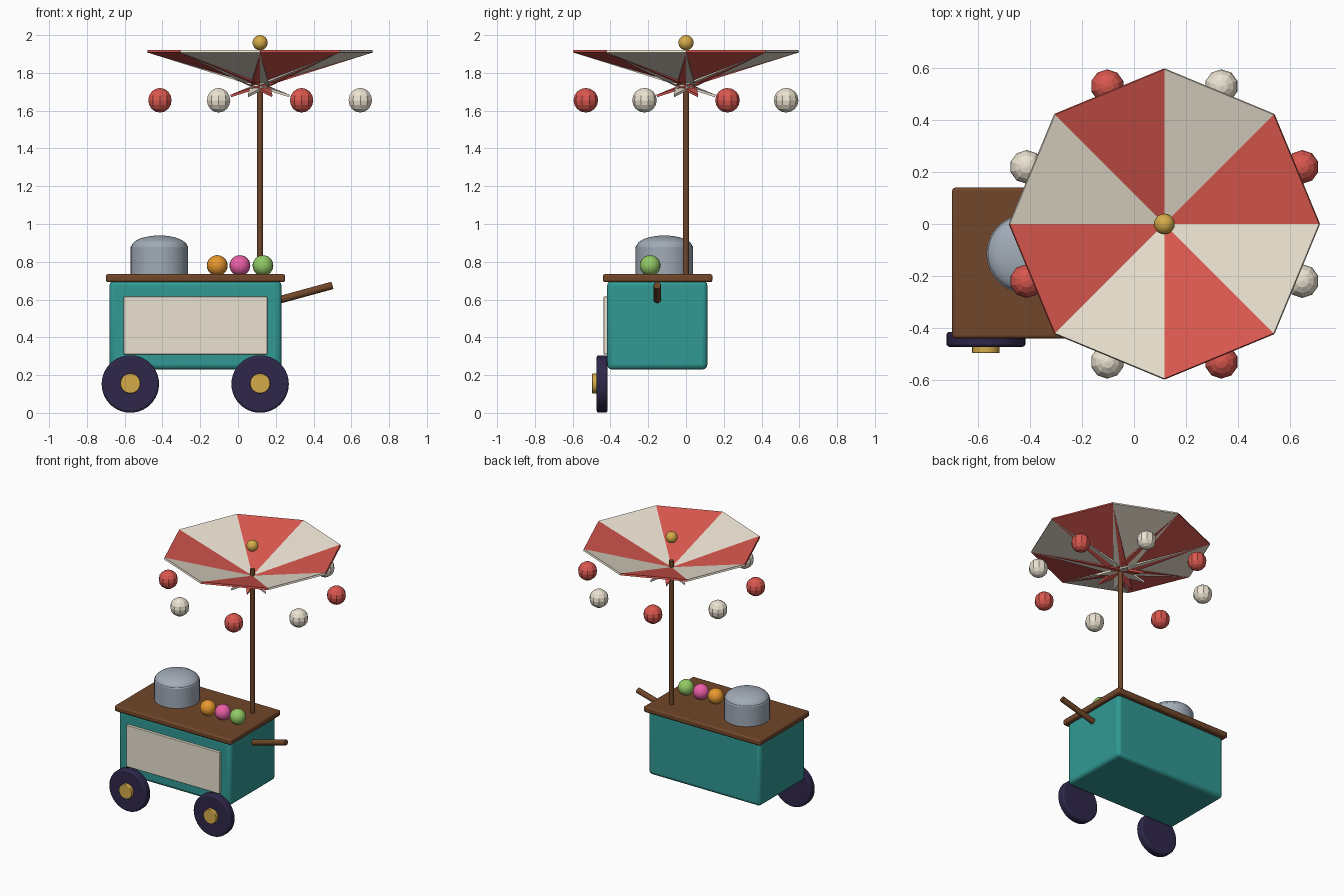
import bpy, bmesh, math
from mathutils import Vector

if "Cube" in bpy.data.objects:
    bpy.data.objects.remove(bpy.data.objects["Cube"])


def material(name, rgb):
    m = bpy.data.materials.new(name)
    m.diffuse_color = [(c / 255) ** 2.2 for c in rgb] + [1]
    m.use_nodes = True
    m.node_tree.nodes["Principled BSDF"].inputs["Base Color"].default_value = m.diffuse_color
    return m


TEAL = material("teal", (52, 152, 147))
WOOD = material("wood", (112, 72, 46))
CREAM = material("cream", (235, 226, 208))
RED = material("red", (216, 88, 80))
NAVY = material("navy", (50, 43, 75))
GOLD = material("gold", (212, 170, 75))
STEEL = material("steel", (160, 170, 182))
ORANGE = material("orange", (230, 150, 50))
PINK = material("pink", (235, 95, 165))
GREEN = material("green", (145, 200, 100))


def finish(name, mat, bevel=0, smooth=True):
    o = bpy.context.object
    o.name = name
    o.data.materials.append(mat)
    if bevel:
        b = o.modifiers.new("bevel", 'BEVEL')
        b.width, b.segments, b.limit_method = bevel, 3, 'ANGLE'
    if smooth:
        bpy.ops.object.shade_smooth_by_angle(angle=math.radians(35))
    return o


def box(name, lo, hi, mat, bevel):
    lo, hi = Vector(lo), Vector(hi)
    bpy.ops.mesh.primitive_cube_add(size=1, location=(lo + hi) / 2)
    bpy.context.object.scale = hi - lo
    bpy.ops.object.transform_apply(location=False, rotation=False, scale=True)
    return finish(name, mat, bevel)


def rod(name, a, b, r, mat, bevel=0, sides=32):
    a, b = Vector(a), Vector(b)
    bpy.ops.mesh.primitive_cylinder_add(vertices=sides, radius=r, depth=(b - a).length, location=(a + b) / 2)
    o = bpy.context.object
    o.rotation_euler = (b - a).to_track_quat('Z', 'Y').to_euler()
    return finish(name, mat, bevel)


def ball(name, loc, r, mat, seg=20, rings=12, smooth=True):
    bpy.ops.mesh.primitive_uv_sphere_add(segments=seg, ring_count=rings, radius=r, location=loc)
    return finish(name, mat, 0, smooth)


# cart body, counter and front panel
box("cart_body", (-0.68, -0.417, 0.23), (0.23, 0.113, 0.70), TEAL, 0.025)
box("counter", (-0.70, -0.44, 0.692), (0.25, 0.14, 0.735), WOOD, 0.012)
box("front_panel", (-0.605, -0.437, 0.31), (0.155, -0.40, 0.615), CREAM, 0.004)

# wheels and hubs on the front side
for side, x in (("left", -0.57), ("right", 0.117)):
    rod(side + "_wheel", (x, -0.415, 0.153), (x, -0.473, 0.153), 0.152, NAVY, 0.012, 40)
    rod(side + "_hub", (x, -0.44, 0.156), (x, -0.497, 0.156), 0.053, GOLD, 0.004, 24)

# push handle
rod("handle", (0.225, -0.152, 0.60), (0.50, -0.152, 0.675), 0.02, WOOD, 0.003, 16)

# cooking pot with a domed lid
rod("pot", (-0.416, -0.115, 0.73), (-0.416, -0.115, 0.885), 0.152, STEEL, 0.006, 40)
lid = ball("pot_lid", (-0.416, -0.115, 0.88), 0.148, STEEL, 40, 16)
lid.scale.z = 0.40

# row of fruit
for n, x, m in (("orange", -0.11, ORANGE), ("pink", 0.01, PINK), ("green", 0.132, GREEN)):
    ball(n + "_fruit", (x, -0.19, 0.78), 0.055, m)

# pole and finial
CX = 0.117
rod("pole", (CX, 0, 0.72), (CX, 0, 1.79), 0.0165, WOOD, 0, 16)
ball("finial", (CX, 0, 1.96), 0.04, GOLD)

# upturned canopy of eight crossing wedge panels, with a hanging ball under each
RIM, TOP, TIP_R, TIP_Z, THICK = 0.595, 1.921, 0.17, 1.684, 0.013
half = math.pi / 8
for i in range(8):
    az = half + i * math.pi / 4
    mat = CREAM if i % 2 else RED
    bm = bmesh.new()
    pts = [Vector((CX + RIM * math.cos(az + s * half), RIM * math.sin(az + s * half), TOP)) for s in (-1, 1)]
    pts.append(Vector((CX - TIP_R * math.cos(az), -TIP_R * math.sin(az), TIP_Z)))
    n = (pts[1] - pts[0]).cross(pts[2] - pts[0]).normalized()
    if n.z < 0:
        n.negate()
    upper = [bm.verts.new(p) for p in pts]
    lower = [bm.verts.new(p - n * THICK) for p in pts]
    bm.faces.new(upper)
    bm.faces.new(lower[::-1])
    for k in range(3):
        j = (k + 1) % 3
        bm.faces.new((upper[j], upper[k], lower[k], lower[j]))
    bmesh.ops.recalc_face_normals(bm, faces=bm.faces)
    me = bpy.data.meshes.new("canopy_panel")
    bm.to_mesh(me)
    bm.free()
    me.materials.append(mat)
    bpy.context.collection.objects.link(bpy.data.objects.new("canopy_panel_%d" % (i + 1), me))
    ball("hanging_ball_%d" % (i + 1), (CX + 0.574 * math.cos(az), 0.574 * math.sin(az), 1.655),
         0.065, mat, 10, 8, False)
